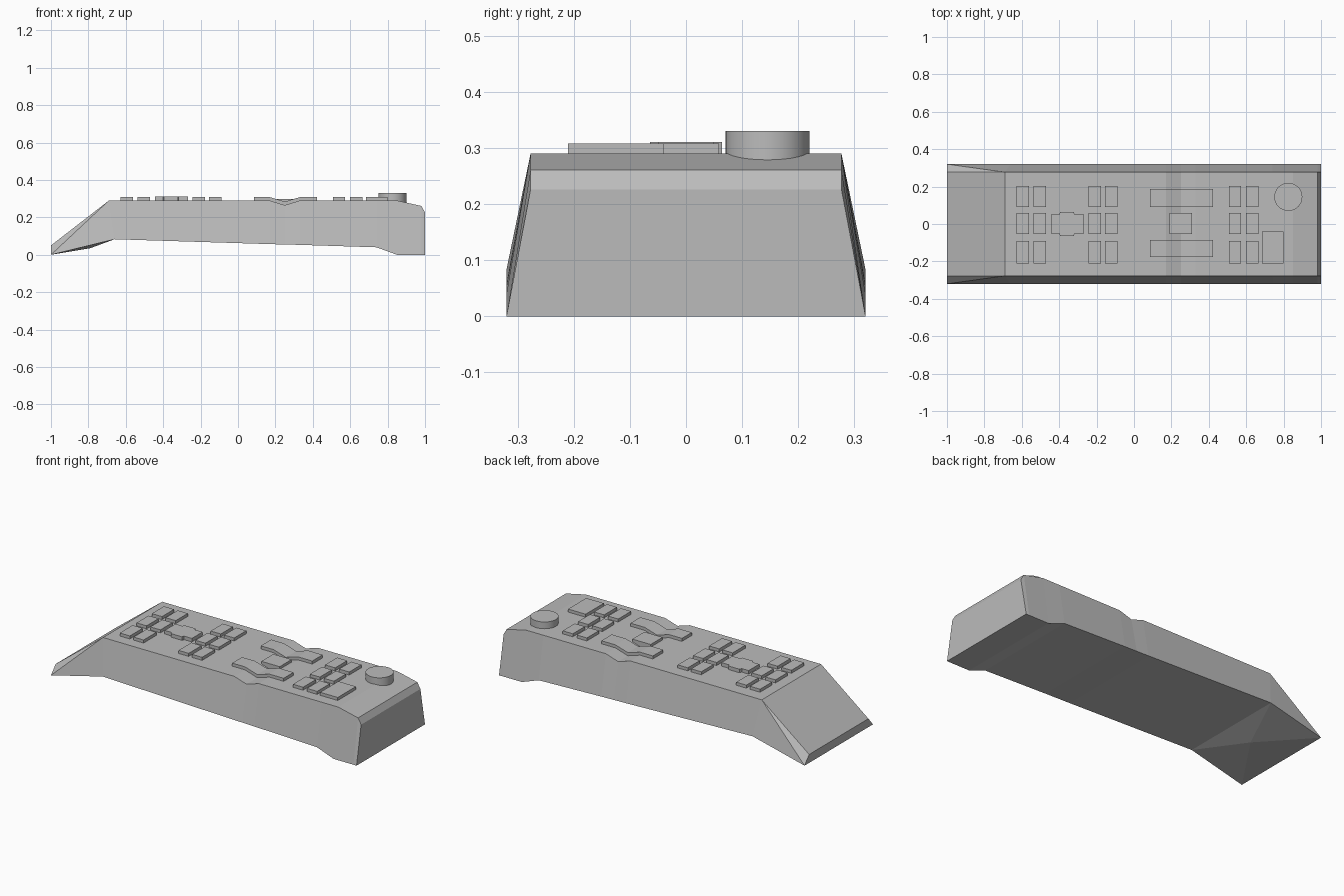
import bpy, bmesh
from mathutils import Vector

cube = bpy.data.objects.get("Cube")
if cube:
    bpy.data.objects.remove(cube, do_unlink=True)

grey = bpy.data.materials.new("plain grey")
grey.use_nodes = True
grey.diffuse_color = (0.5, 0.5, 0.5, 1)
grey.node_tree.nodes["Principled BSDF"].inputs["Base Color"].default_value = (0.5, 0.5, 0.5, 1)


def finish(name, bm):
    bmesh.ops.recalc_face_normals(bm, faces=bm.faces)
    mesh = bpy.data.meshes.new(name)
    bm.to_mesh(mesh)
    bm.free()
    mesh.materials.append(grey)
    obj = bpy.data.objects.new(name, mesh)
    bpy.context.collection.objects.link(obj)
    return obj


def prism(name, points, sweep):
    """Sweep a flat outline along a vector."""
    bm = bmesh.new()
    face = bm.faces.new([bm.verts.new(p) for p in points])
    new = bmesh.ops.extrude_face_region(bm, geom=[face])["geom"]
    bmesh.ops.translate(bm, vec=Vector(sweep),
                        verts=[v for v in new if isinstance(v, bmesh.types.BMVert)])
    return finish(name, bm)


BASE, TOP = 0.28, 0.308


def button(name, x0, x1, y0, y1, base=BASE, top=TOP):
    outline = [(x0, y0, base), (x1, y0, base), (x1, y1, base), (x0, y1, base)]
    return prism(name, outline, (0, 0, top - base))


# Body: cross-sections given as (top x, top z, bottom x, bottom z)
sections = [
    (-1, 0.05, -1, 0), (-0.69, 0.29, -1, 0), (-0.69, 0.29, -0.66, 0.083),
    (0.17, 0.29, 0.17, 0.057), (0.25, 0.265, 0.25, 0.055), (0.33, 0.29, 0.33, 0.053),
    (0.74, 0.29, 0.74, 0.04), (0.85, 0.29, 0.85, 0), (0.98, 0.261, 0.98, 0),
    (1, 0.226, 1, 0),
]
bm = bmesh.new()
cache = {}


def vert(*co):
    if co not in cache:
        cache[co] = bm.verts.new(co)
    return cache[co]


def add_face(*verts):
    unique = list(dict.fromkeys(verts))
    if len(unique) > 2:
        bm.faces.new(unique)


rings = [(vert(tx, -0.277, tz), vert(tx, 0.277, tz), vert(bx, 0.32, bz), vert(bx, -0.32, bz))
         for tx, tz, bx, bz in sections]
for i, (a, b) in enumerate(zip(rings, rings[1:])):
    for k in range(4):
        n = (k + 1) % 4
        if k == 2 and i == 1:
            # Faceted hollow under the sloping end
            tip = vert(-0.79, 0, 0.035)
            loop = (a[2], a[3], b[3], b[2])
            for j in range(4):
                add_face(loop[j], loop[(j + 1) % 4], tip)
        else:
            add_face(a[k], a[n], b[n], b[k])
add_face(*rings[0])
add_face(*rings[-1])
finish("body", bm)

# Small buttons in three rows
rows = [(-0.21, -0.09), (-0.053, 0.059), (0.09, 0.203)]
columns = [-0.627, -0.537, -0.242, -0.154, 0.507, 0.599]
for c, x in enumerate(columns):
    for r, (y0, y1) in enumerate(rows):
        button(f"button_{c + 1}_{r + 1}", x, x + 0.066, y0, y1)

button("large_button", 0.685, 0.80, -0.21, -0.04)
button("middle_button", 0.19, 0.31, -0.053, 0.059, 0.25, 0.299)

# Cross-shaped direction pad
half = [(-0.445, 0.05), (-0.40, 0.05), (-0.395, 0.064), (-0.322, 0.064),
        (-0.318, 0.05), (-0.267, 0.05)]
outline = half + [(x, -y) for x, y in reversed(half)]
prism("direction_pad", [(x, y, BASE) for x, y in outline], (0, 0, 0.031))

# Long keys that dip with the groove
ridge = [(0.086, TOP), (0.17, TOP), (0.25, 0.284), (0.33, TOP), (0.423, TOP)]
profile = ridge + [(x, z - 0.03) for x, z in reversed(ridge)]
for name, y0, y1 in (("long_key_right", -0.177, -0.085), ("long_key_left", 0.09, 0.187)):
    prism(name, [(x, y0, z) for x, z in profile], (0, y1 - y0, 0))

# Round power knob
bpy.ops.mesh.primitive_cylinder_add(vertices=32, radius=0.075, depth=0.06,
                                    location=(0.825, 0.145, 0.30))
knob = bpy.context.object
knob.name = "power_knob"
knob.data.materials.append(grey)
bpy.ops.object.shade_smooth_by_angle()
